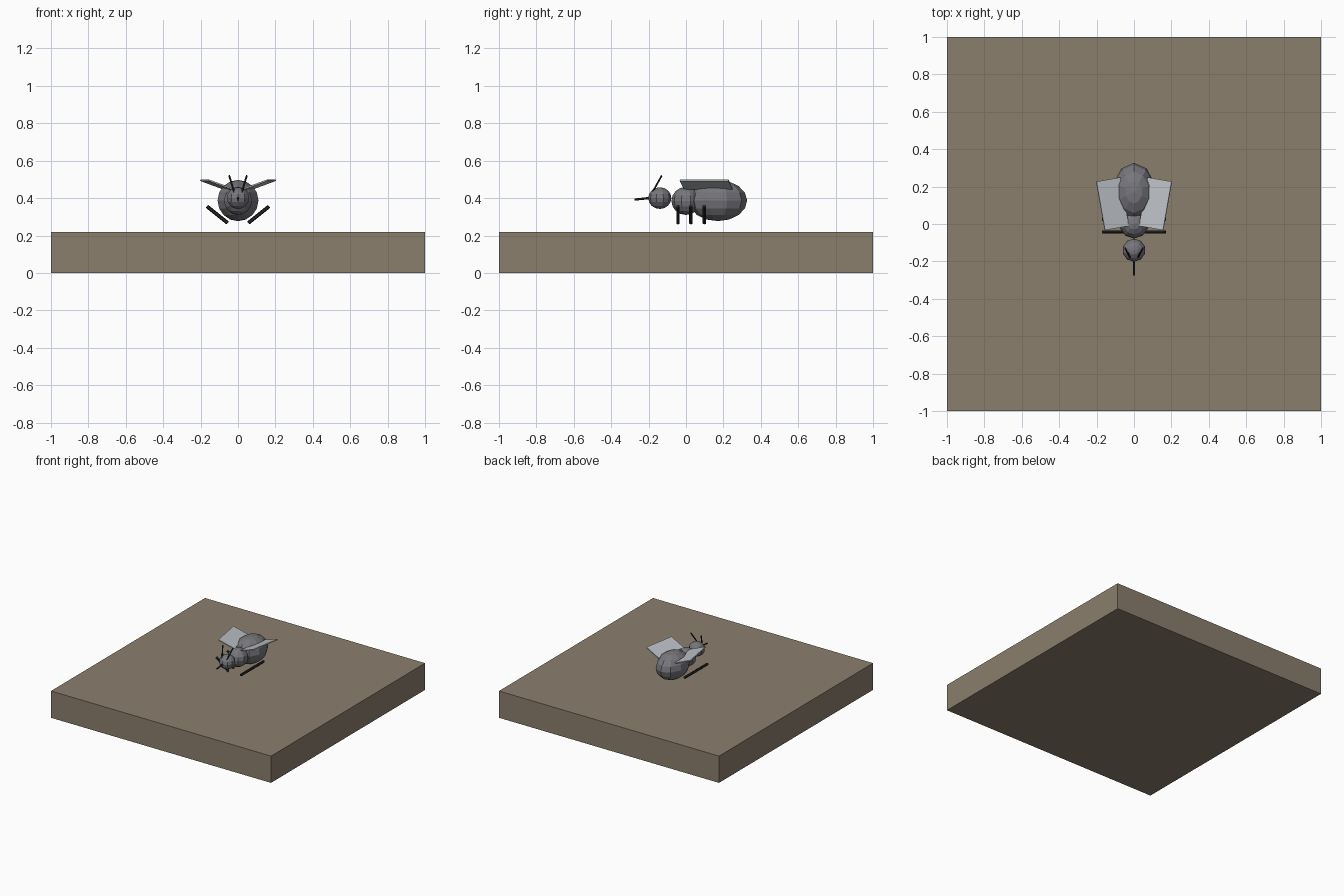
import bpy
from math import radians
from mathutils import Vector, Matrix

if "Cube" in bpy.data.objects:
    bpy.data.objects.remove(bpy.data.objects["Cube"])


def material(name, color):
    m = bpy.data.materials.new(name)
    m.diffuse_color = (*color, 1)
    m.use_nodes = True
    m.node_tree.nodes["Principled BSDF"].inputs["Base Color"].default_value = m.diffuse_color
    return m


EARTH = material("earth", (0.26, 0.21, 0.155))
BODY = material("body_grey", (0.18, 0.18, 0.20))
DARK = material("limb_dark", (0.02, 0.02, 0.02))
WING = material("wing_pale", (0.50, 0.53, 0.56))


def finish(name, mat):
    ob = bpy.context.object
    ob.name = name
    ob.data.materials.append(mat)
    return ob


def box(name, size, matrix, mat):
    bpy.ops.mesh.primitive_cube_add(size=1)
    ob = finish(name, mat)
    ob.matrix_world = matrix @ Matrix.Diagonal((*size, 1))


def ball(name, center, radii, mat):
    bpy.ops.mesh.primitive_uv_sphere_add(segments=10, ring_count=8, radius=1, location=center)
    finish(name, mat).scale = radii


def rod(name, a, b, radius, mat, sides=6):
    a, b = Vector(a), Vector(b)
    bpy.ops.mesh.primitive_cylinder_add(vertices=sides, radius=radius,
                                        depth=(b - a).length, location=(a + b) / 2)
    ob = finish(name, mat)
    ob.rotation_euler = (b - a).to_track_quat('Z', 'Y').to_euler()


# ground slab
box("ground_slab", (2, 2, 0.22), Matrix.Translation((0, 0, 0.11)), EARTH)

# body segments
ball("abdomen", (0, 0.17, 0.387), (0.115, 0.157, 0.11), BODY)
ball("thorax", (0, 0, 0.385), (0.078, 0.078, 0.075), BODY)
ball("head", (0, -0.14, 0.40), (0.062, 0.062, 0.058), BODY)
rod("proboscis", (0, -0.18, 0.402), (0, -0.275, 0.392), 0.006, DARK)

for side, label in ((1, "right"), (-1, "left")):
    # feeler
    rod(f"{label}_antenna", (side * 0.02, -0.18, 0.43), (side * 0.047, -0.13, 0.52),
        0.005, DARK)
    # wing: thin tilted plate, splayed toward the back
    pose = (Matrix.Translation((side * 0.115, 0.108, 0.472))
            @ Matrix.Rotation(radians(-10 * side), 4, 'Z')
            @ Matrix.Rotation(radians(-20 * side), 4, 'Y'))
    box(f"{label}_wing", (0.138, 0.264, 0.008), pose, WING)
    # three legs
    for place, y in (("front", -0.043), ("middle", 0.026), ("back", 0.098)):
        rod(f"{label}_{place}_leg", (side * 0.055, y, 0.267), (side * 0.166, y, 0.356),
            0.010, DARK)
